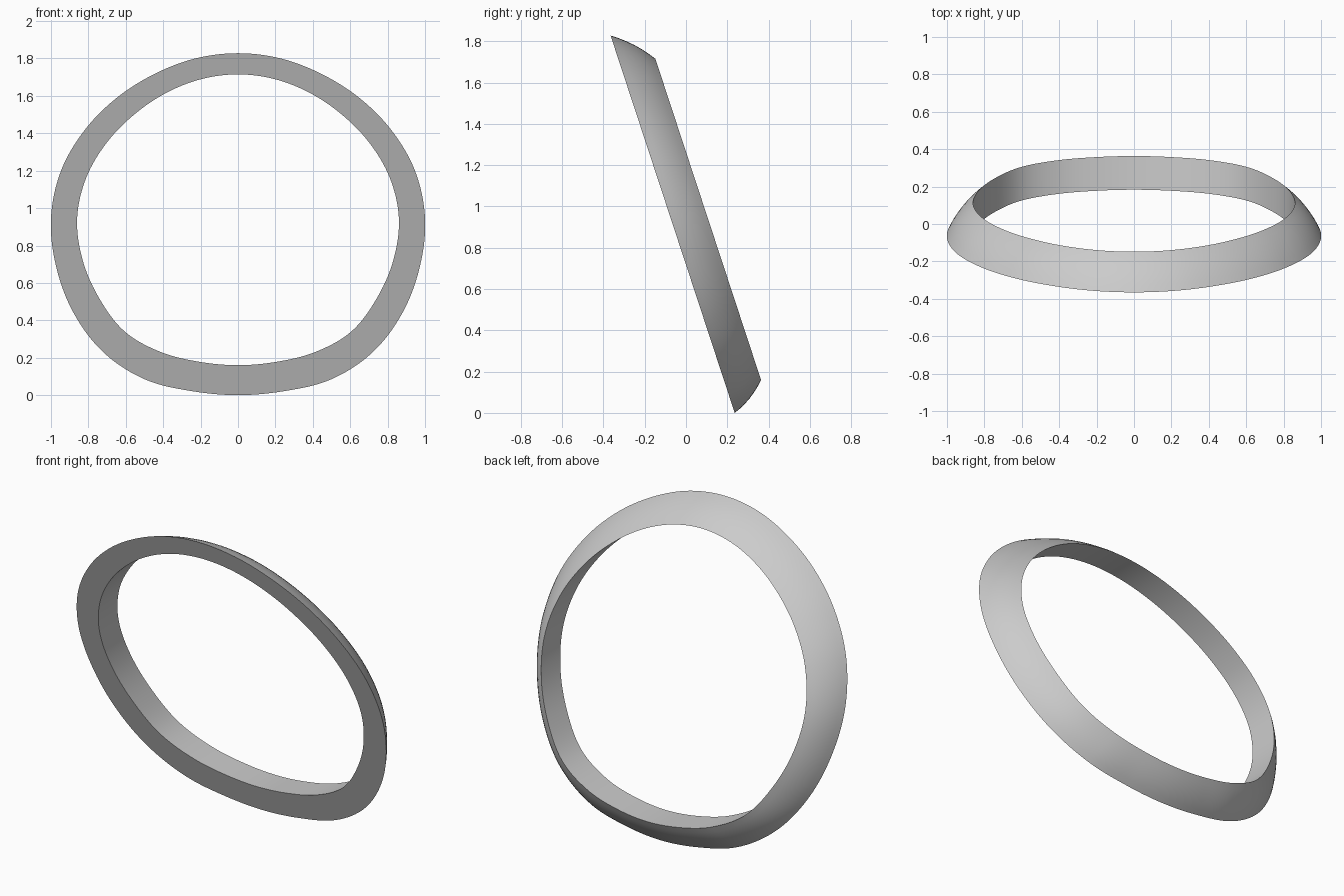
import bpy, bmesh, math
from mathutils import Vector

cube = bpy.data.objects.get("Cube")
if cube:
    bpy.data.objects.remove(cube)

# Radii every 15 degrees from the top of the ring to its bottom
OUTER = [.883, .885, .892, .914, .946, .98, 1.0, 1.006, 1.014, 1.015, .994, .956, .945]
INNER = [.77, .77, .773, .785, .81, .84, .86, .86, .856, .856, .825, .794, .785]
CENTRE_Z = .945
DEPTH = .18
STEPS = 12      # segments between two listed radii
ROWS = 6        # rows across the curved outer wall
BULGE = .026


def radius(table, u):
    """Smooth closed curve through the mirrored radii."""
    ring = table + table[-2:0:-1]
    n, i = len(ring), int(u)
    f = u - i
    a, b, c, d = (ring[(i + k) % n] for k in (-1, 0, 1, 2))
    return b + .5 * f * (c - a + f * (2*a - 5*b + 4*c - d + f * (3*(b - c) + d - a)))


def on_front(table, u):
    """Point of an outline on the leaning front plane."""
    angle, r = u * math.pi / 12, radius(table, u)
    x, z = r * math.sin(angle), CENTRE_Z + r * math.cos(angle)
    return Vector((x, .236 - .329 * z, z))


def section(u):
    """Closed cross-section: inner front, then the outer wall to the back edge."""
    angle = u * math.pi / 12
    inner, outer = on_front(INNER, u), on_front(OUTER, u)
    back = inner + Vector((0, DEPTH, 0))
    out = Vector((math.sin(angle), 1, math.cos(angle))).normalized()
    bend = (outer + back) / 2 + out * BULGE
    wall = []
    for k in range(ROWS + 1):
        t = k / ROWS
        wall.append(outer * (1 - t)**2 + bend * 2 * t * (1 - t) + back * t * t)
    return [inner] + wall


# Leaning ring with a flat front, straight inner wall and bevelled outer wall
bm = bmesh.new()
total = 24 * STEPS
loops = [[bm.verts.new(p) for p in section(i / STEPS)] for i in range(total)]
for i, loop in enumerate(loops):
    after = loops[(i + 1) % total]
    for k in range(len(loop)):
        m = (k + 1) % len(loop)
        bm.faces.new((loop[k], loop[m], after[m], after[k]))
bmesh.ops.recalc_face_normals(bm, faces=bm.faces)
mesh = bpy.data.meshes.new("trim_ring")
bm.to_mesh(mesh)
bm.free()
ring = bpy.data.objects.new("trim_ring", mesh)
bpy.context.collection.objects.link(ring)

# Plain grey
grey = bpy.data.materials.new("plain_grey")
grey.use_nodes = True
colour = (.6, .6, .6, 1)
grey.diffuse_color = colour
grey.node_tree.nodes["Principled BSDF"].inputs["Base Color"].default_value = colour
mesh.materials.append(grey)

bpy.ops.object.select_all(action="DESELECT")
ring.select_set(True)
bpy.context.view_layer.objects.active = ring
bpy.ops.object.shade_smooth_by_angle(angle=math.radians(30))
